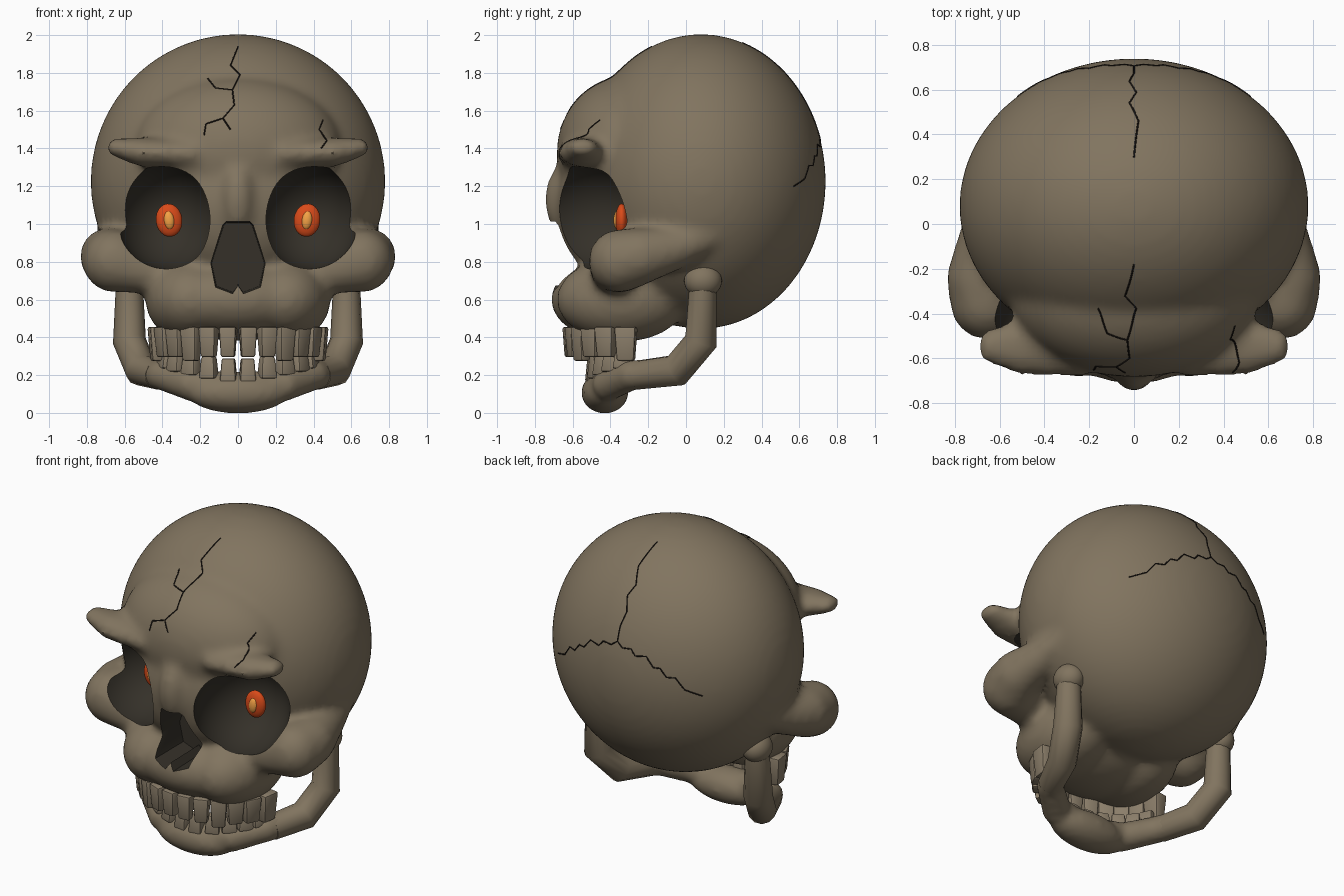
import bpy, bmesh, math
from mathutils import Vector, Matrix
from mathutils.bvhtree import BVHTree

if "Cube" in bpy.data.objects:
    bpy.data.objects.remove(bpy.data.objects["Cube"])


def material(name, rgb):
    m = bpy.data.materials.new(name)
    m.diffuse_color = (*rgb, 1)
    m.use_nodes = True
    m.node_tree.nodes["Principled BSDF"].inputs["Base Color"].default_value = m.diffuse_color
    return m


BONE = material("bone", (0.22, 0.175, 0.115))
TOOTH = material("tooth", (0.26, 0.21, 0.145))
DARK = material("hollow", (0.035, 0.03, 0.022))
CRACK = material("crack", (0.012, 0.009, 0.007))
IRIS = material("ember", (0.7, 0.07, 0.01))
PUPIL = material("glow", (0.9, 0.36, 0.06))


def make(name, bm, *mats):
    me = bpy.data.meshes.new(name)
    bm.to_mesh(me)
    bm.free()
    ob = bpy.data.objects.new(name, me)
    bpy.context.collection.objects.link(ob)
    for m in mats:
        me.materials.append(m)
    return ob


def smooth(ob, deg=40):
    bpy.ops.object.select_all(action='DESELECT')
    ob.select_set(True)
    bpy.context.view_layer.objects.active = ob
    bpy.ops.object.shade_smooth_by_angle(angle=math.radians(deg))


def bake(ob):
    dg = bpy.context.evaluated_depsgraph_get()
    me = bpy.data.meshes.new_from_object(ob.evaluated_get(dg))
    ob.modifiers.clear()
    ob.data = me


def fuse(ob, voxel, rounds):
    rm = ob.modifiers.new("fuse", 'REMESH')
    rm.mode, rm.voxel_size = 'VOXEL', voxel
    sm = ob.modifiers.new("soften", 'SMOOTH')
    sm.factor, sm.iterations = 0.5, rounds
    bake(ob)


def ball(bm, c, r, rot=Matrix(), seg=40):
    bmesh.ops.create_uvsphere(bm, u_segments=seg, v_segments=seg // 2, radius=1,
                              matrix=Matrix.Translation(c) @ rot @ Matrix.Diagonal((*r, 1)))


def chain(bm, pts, scale=(1, 1, 1), n=4):
    # overlapping balls along a path of (x, y, z, radius)
    for a, b in zip(pts, pts[1:]):
        for i in range(n + 1):
            p = Vector(a).lerp(Vector(b), i / n)
            ball(bm, p[:3], [p[3] * s for s in scale], seg=16)


def mirrored(pts):
    return [[(s * p[0], *p[1:]) for p in pts] for s in (1, -1)]


# skull: cranium, forehead, face, nose bridge, upper jaw fused together
bm = bmesh.new()
ball(bm, (0, 0.08, 1.225), (0.78, 0.66, 0.78), seg=72)
ball(bm, (0, -0.30, 1.38), (0.56, 0.385, 0.405))
ball(bm, (0, -0.35, 1.10), (0.48, 0.34, 0.44))
ball(bm, (0, -0.55, 1.13), (0.12, 0.2, 0.24))
ball(bm, (0, -0.37, 0.60), (0.42, 0.345, 0.22))
for s in (1, -1):
    ball(bm, (s * 0.25, -0.34, 0.6), (0.24, 0.345, 0.225))
# brow horns and cheek bones
for p in mirrored([(0.25, -0.56, 1.37, 0.08), (0.5, -0.55, 1.38, 0.08), (0.65, -0.545, 1.405, 0.05)]):
    chain(bm, p, (1, 1.6, 1))
for p in mirrored([(0.34, -0.38, 0.72, 0.12), (0.5, -0.38, 0.76, 0.13), (0.655, -0.35, 0.805, 0.17),
                   (0.69, -0.24, 0.83, 0.15), (0.67, -0.06, 0.87, 0.115), (0.64, 0.17, 0.96, 0.08)]):
    chain(bm, p)
skull = make("skull", bm, BONE, DARK)
fuse(skull, 0.025, 9)

# eye sockets and nose opening
cutters = []
for s in (1, -1):
    bm = bmesh.new()
    ball(bm, (s * 0.377, -0.5, 1.04), (0.268, 0.32, 0.278), seg=56)
    cutters.append(make("socket_cutter", bm, BONE, DARK))
bm = bmesh.new()
half = [(0.065, 1.02), (0.085, 1.0), (0.125, 0.88), (0.155, 0.79), (0.125, 0.66), (0.03, 0.625)]
outline = half + [(0, 0.67)] + [(-x, z) for x, z in reversed(half)]
front = [bm.verts.new((x, -0.95, z)) for x, z in outline]
back = [bm.verts.new((x * 0.9, -0.4, 0.82 + (z - 0.82) * 0.93)) for x, z in outline]
bm.faces.new(front)
bm.faces.new(back[::-1])
for i in range(len(front)):
    j = (i + 1) % len(front)
    bm.faces.new((front[i], back[i], back[j], front[j]))
bmesh.ops.recalc_face_normals(bm, faces=bm.faces)
cutters.append(make("nose_cutter", bm, BONE, DARK))
for c in cutters:
    c.hide_render = True
    for f in c.data.polygons:
        f.material_index = 1
    b = skull.modifiers.new("cut", 'BOOLEAN')
    b.operation, b.solver, b.object = 'DIFFERENCE', 'MANIFOLD', c
bake(skull)
for c in cutters:
    bpy.data.objects.remove(c)
smooth(skull)

# glowing eyes
for s in (1, -1):
    tilt = Matrix.Rotation(s * 0.12, 4, 'Y')
    for name, y, r, m in (("eye", -0.34, (0.07, 0.034, 0.088), IRIS),
                          ("pupil", -0.362, (0.029, 0.022, 0.05), PUPIL)):
        bm = bmesh.new()
        ball(bm, (s * 0.365, y, 1.02), r, tilt, 24)
        smooth(make(name, bm, m))


def tube(name, pts, depth, mat, res=4):
    cu = bpy.data.curves.new(name, 'CURVE')
    cu.dimensions, cu.bevel_depth, cu.bevel_resolution = '3D', depth, res
    cu.use_fill_caps = True
    sp = cu.splines.new('POLY')
    sp.points.add(len(pts) - 1)
    for q, p in zip(sp.points, pts):
        q.co = (*p[:3], 1)
        q.radius = p[3] if len(p) > 3 else 1
    cu.materials.append(mat)
    ob = bpy.data.objects.new(name, cu)
    bpy.context.collection.objects.link(ob)
    return ob


# lower jaw: bent side bars with hinge knobs, front arch melting into the chin
for p in mirrored([(0.575, 0.09, 0.71, 0.07), (0.575, 0.08, 0.38, 0.088), (0.51, -0.05, 0.225, 0.088),
                   (0.42, -0.26, 0.20, 0.077)]):
    tube("jaw_bar", p, 1, BONE)
    bm = bmesh.new()
    ball(bm, (p[0][0], 0.09, 0.70), (0.088, 0.1, 0.09), seg=32)
    smooth(make("jaw_hinge", bm, BONE))
bm = bmesh.new()
for p in mirrored([(0.44, -0.21, 0.206, 0.079), (0.40, -0.29, 0.20, 0.082), (0.25, -0.41, 0.15, 0.088),
                   (0, -0.455, 0.125, 0.09)]):
    chain(bm, p)
ball(bm, (0, -0.43, 0.107), (0.27, 0.125, 0.11))
chin = make("chin", bm, BONE)
fuse(chin, 0.018, 8)
smooth(chin)


# teeth set around an elliptical arch
def teeth(name, angles, cy, rx, ry, size, zfun, taper):
    bm = bmesh.new()
    for a in angles:
        for s in (1, -1):
            t = math.radians(a)
            grow = 1 + a / 300
            z0, z1 = zfun(a)
            m = (Matrix.Translation((s * rx * math.sin(t), cy - ry * math.cos(t), (z0 + z1) / 2))
                 @ Matrix.Rotation(s * t, 4, 'Z')
                 @ Matrix.Diagonal((size * grow, 0.075 * grow, z1 - z0, 1)))
            for v in bmesh.ops.create_cube(bm, size=1, matrix=Matrix())['verts']:
                if v.co.z * taper > 0:
                    v.co.x *= 0.8
                    v.co.y *= 0.7
                v.co = m @ v.co
    ob = make(name, bm, TOOTH)
    bv = ob.modifiers.new("round", 'BEVEL')
    bv.width, bv.segments = 0.012, 2
    bake(ob)
    smooth(ob, 35)


teeth("upper_teeth", (7, 21, 35, 49, 64, 82), -0.27, 0.43, 0.345, 0.09,
      lambda a: (0.295 - 0.02 * (a in (35, 82)), 0.455), -1)
teeth("lower_teeth", (7, 22, 37, 52, 67), -0.22, 0.41, 0.275, 0.085,
      lambda a: (0.155 + a * 0.0012, 0.285 + a * 0.0006), 1)

# cracks: (x, z) zigzags projected onto the skull from the front (+1) or back (-1)
tree = BVHTree.FromPolygons([v.co for v in skull.data.vertices],
                            [p.vertices for p in skull.data.polygons])
fork = [(0, 1.47), (0.04, 1.44), (0.1, 1.445), (0.13, 1.41), (0.2, 1.42), (0.25, 1.36), (0.29, 1.36),
        (0.33, 1.31), (0.38, 1.31), (0.43, 1.24), (0.52, 1.2)]
cracks = [
    (1, [(0, 1.94), (-0.04, 1.84), (0.01, 1.79), (-0.03, 1.71), (-0.02, 1.63), (-0.08, 1.56),
         (-0.17, 1.53), (-0.18, 1.47)]),
    (1, [(-0.08, 1.56), (-0.04, 1.5)]),
    (1, [(-0.03, 1.71), (-0.12, 1.72), (-0.16, 1.77)]),
    (1, [(0.45, 1.55), (0.43, 1.5), (0.47, 1.44), (0.44, 1.4)]),
    (-1, [(0, 1.96), (0.02, 1.86), (-0.02, 1.78), (0.01, 1.72), (-0.02, 1.64), (0, 1.56), (0, 1.47)]),
    (-1, fork), (-1, [(-x, z) for x, z in fork]),
]
for side, zig in cracks:
    path = []
    for a, b in zip(zig, zig[1:]):
        for i in range(7):
            p = Vector(a).lerp(Vector(b), i / 6)
            hit = tree.ray_cast(Vector((p.x, -3 * side, p.y)), Vector((0, side, 0)))[0]
            if hit and (not path or (hit - path[-1]).length > 1e-4):
                path.append(hit)
    tube("crack", path, 0.004, CRACK, 1)
